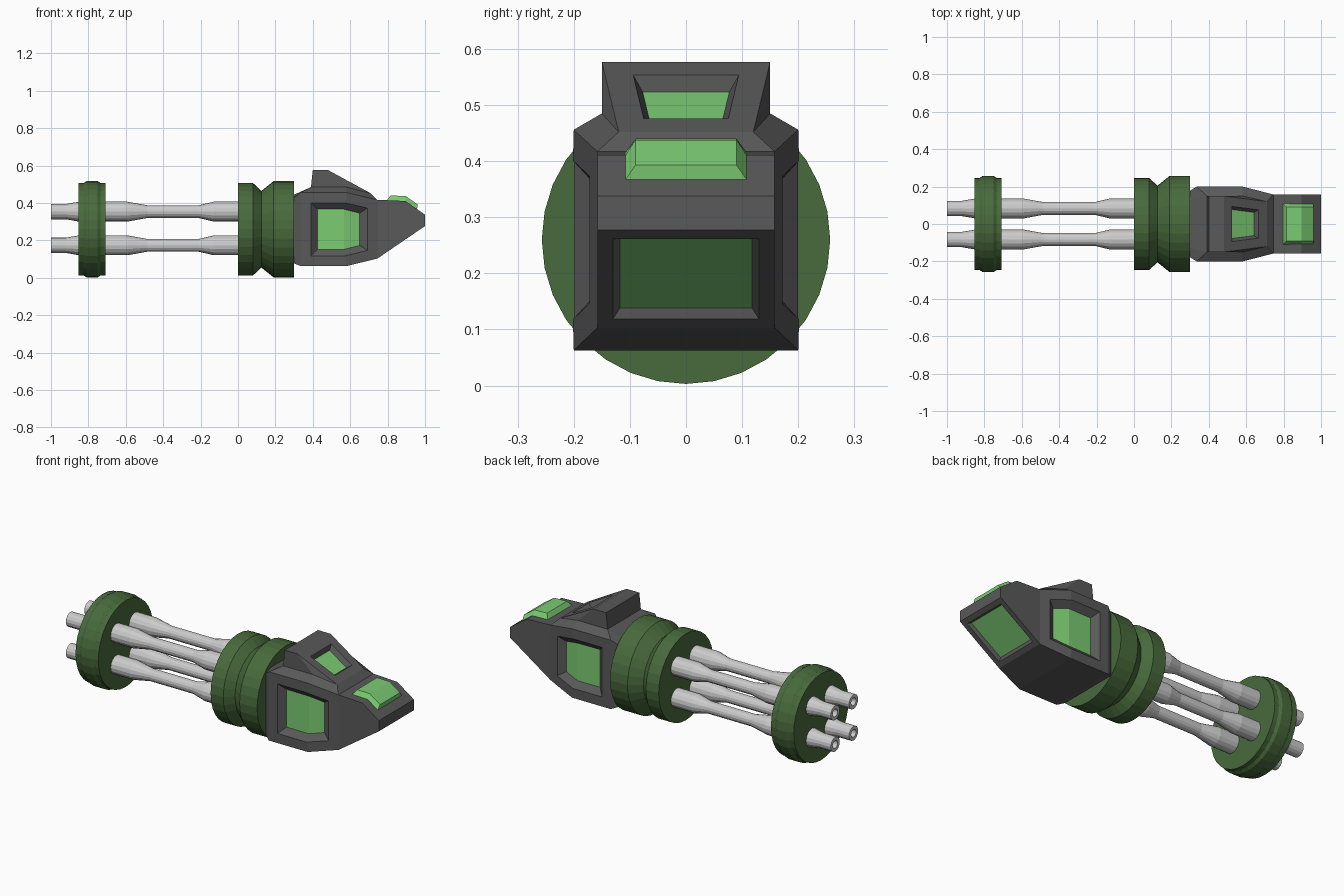
import bpy, bmesh
from math import cos, sin, pi

if "Cube" in bpy.data.objects:
    bpy.data.objects.remove(bpy.data.objects["Cube"])

AXIS_Z = 0.26


def material(name, rgb):
    m = bpy.data.materials.new(name)
    m.diffuse_color = (*rgb, 1)
    m.use_nodes = True
    m.node_tree.nodes["Principled BSDF"].inputs["Base Color"].default_value = m.diffuse_color
    return m


OLIVE = material("olive_green", (0.065, 0.145, 0.045))
DARK = material("dark_grey", (0.1, 0.1, 0.1))
GLASS = material("light_green", (0.2, 0.6, 0.17))


def finish(bm, name, *mats):
    bmesh.ops.recalc_face_normals(bm, faces=bm.faces)
    me = bpy.data.meshes.new(name)
    bm.to_mesh(me)
    bm.free()
    for m in mats:
        me.materials.append(m)
    ob = bpy.data.objects.new(name, me)
    bpy.context.collection.objects.link(ob)
    return ob


def lathe(name, profile, sides, y, z, *mats):
    """Revolve (x, radius) points around an axis along x."""
    bm = bmesh.new()
    rings = [[bm.verts.new((x, y + r * cos(2 * pi * i / sides), z + r * sin(2 * pi * i / sides)))
              for i in range(sides)] for x, r in profile]
    for a, b in zip(rings, rings[1:]):
        for i in range(sides):
            j = (i + 1) % sides
            bm.faces.new((a[i], a[j], b[j], b[i]))
    bm.faces.new(rings[0])
    bm.faces.new(rings[-1])
    return finish(bm, name, *mats)


def mirrored(points, side_faces, chain):
    """Build both sides from half points, and bridge left to right along a chain of indices."""
    bm = bmesh.new()
    halves = [[bm.verts.new((x, s * y, z)) for x, y, z in points] for s in (-1, 1)]
    near, far = halves
    sides = [[bm.faces.new([h[i] for i in f]) for f in side_faces] for h in halves]
    spans = {(a, b): bm.faces.new((near[a], near[b], far[b], far[a]))
             for a, b in zip(chain, chain[1:] + chain[:1])}
    bmesh.ops.recalc_face_normals(bm, faces=bm.faces)
    return bm, sides, spans


# Drum, muzzle ring and four barrels
lathe("drum", [(0, .247), (.08, .247), (.125, .205), (.19, .257), (.3, .257)], 32, 0, AXIS_Z, OLIVE)
lathe("muzzle_ring", [(-.853, .247), (-.825, .247), (-.81, .257), (-.75, .257), (-.735, .247), (-.709, .247)],
      32, 0, AXIS_Z, OLIVE)
BARREL = [(-.93, .022), (-1, .022), (-1, .041), (-.92, .041), (-.85, .053), (-.59, .053),
          (-.485, .034), (-.21, .034), (-.13, .053), (.01, .053)]
for ny, sy in (("front", -1), ("back", 1)):
    for nz, sz in (("lower", -1), ("upper", 1)):
        lathe(f"barrel_{ny}_{nz}", BARREL, 16, .083 * sy, AXIS_Z + .004 + .09 * sz)

# Hull: cross-sections (bottom, side, roof), then nose and raised fin
points = [(.3, .178, .077), (.3, .178, .43), (.3, .13, .445),
          (.335, .2, .063), (.335, .2, .456), (.39, .15, .485),
          (.58, .2, .063), (.58, .2, .456), (.58, .15, .485),
          (.745, .158, .103), (.745, .158, .417), (.71, .12, .452),
          (1, .158, .277), (1, .158, .338), (.895, .158, .411),
          (.48, .15, .577), (.4, .15, .577)]
side_faces = [(3 * s + r, 3 * s + 3 + r, 3 * s + 4 + r, 3 * s + 1 + r) for s in range(3) for r in range(2)]
side_faces += [(9, 12, 13, 14, 10), (5, 8, 15, 16), (8, 11, 15), (0, 1, 2)]
bm, sides, spans = mirrored(points, side_faces, [0, 3, 6, 9, 12, 13, 14, 10, 11, 15, 16, 5, 2])

# Recessed windows: both sides, fin front and under the nose
windows = [([h[2], h[4]], .055, .034, .032) for h in sides]
windows += [([spans[11, 15]], .05, .015, .026), ([spans[9, 12]], .028, .012, .015)]
for faces, border, lip, depth in windows:
    bmesh.ops.inset_region(bm, faces=faces, thickness=border, use_even_offset=True, use_boundary=True)
    bmesh.ops.inset_region(bm, faces=faces, thickness=lip, depth=-depth,
                           use_even_offset=True, use_boundary=True)
    for f in faces:
        f.material_index = 1
finish(bm, "hull", DARK, GLASS)

# Bevelled light block bent over the nose
block = [(.795, .11, .413), (.895, .11, .407), (.957, .11, .364),
         (.815, .09, .44), (.895, .09, .438), (.96, .09, .393)]
bm, _, _ = mirrored(block, [(0, 1, 4, 3), (1, 2, 5, 4)], [0, 1, 2, 5, 4, 3])
finish(bm, "nose_light", GLASS)
